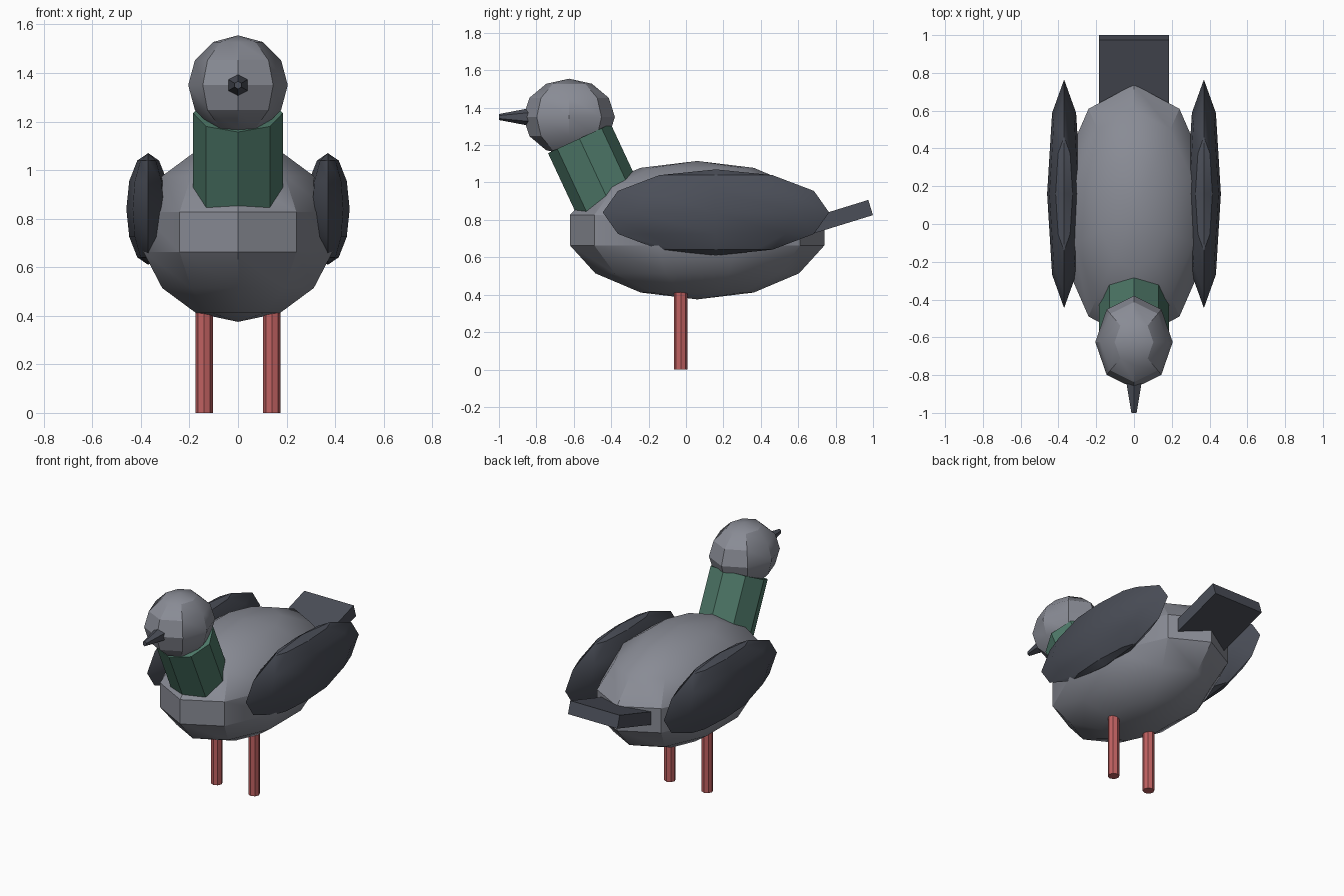
import bpy
from math import radians, sin, cos
from mathutils import Vector

cube = bpy.data.objects.get("Cube")
if cube:
    bpy.data.objects.remove(cube, do_unlink=True)


def material(name, rgb):
    mat = bpy.data.materials.new(name)
    mat.use_nodes = True
    color = (*rgb, 1)
    mat.diffuse_color = color
    mat.node_tree.nodes["Principled BSDF"].inputs["Base Color"].default_value = color
    return mat


GREY = material("body grey", (0.25, 0.26, 0.30))
DARK = material("slate feather", (0.07, 0.077, 0.098))
GREEN = material("neck green", (0.076, 0.19, 0.14))
RED = material("leg red", (0.53, 0.12, 0.12))


def finish(name, mat, smooth=False):
    ob = bpy.context.object
    ob.name = ob.data.name = name
    ob.data.materials.append(mat)
    if smooth:
        bpy.ops.object.transform_apply(location=False, rotation=False, scale=True)
        bpy.ops.object.shade_smooth_by_angle(angle=radians(30))
    return ob


def ellipsoid(name, mat, center, radii, segments, rings):
    bpy.ops.mesh.primitive_uv_sphere_add(
        segments=segments, ring_count=rings, radius=1, location=center)
    bpy.context.object.scale = radii
    return finish(name, mat, smooth=True)


def tube(name, mat, start, end, r1, r2, sides):
    start, end = Vector(start), Vector(end)
    axis = end - start
    bpy.ops.mesh.primitive_cone_add(
        vertices=sides, radius1=r1, radius2=r2, depth=axis.length,
        location=(start + end) / 2)
    # All tubes lie in the YZ plane, so one turn about X aims them
    bpy.context.object.rotation_euler.x = Vector((0, 0, 1)).angle(axis) * (1 if axis.y < 0 else -1)
    return finish(name, mat)


# Body and head
ellipsoid("body", GREY, (0, 0.06, 0.745), (0.42, 0.697, 0.37), 10, 7)
ellipsoid("head", GREY, (0, -0.625, 1.35), (0.205, 0.245, 0.205), 8, 6)

# Neck leaning forward out of the body
lean = radians(25)
neck_top = Vector((0, -0.57, 1.235))
neck_base = neck_top - 0.6 * Vector((0, -sin(lean), cos(lean)))
tube("neck", GREEN, neck_base, neck_top, 0.185, 0.185, 8)

# Beak
tube("beak", DARK, (0, -0.80, 1.35), (0, -1.0, 1.35), 0.054, 0.016, 6)

# Tail slab tilted upward
tilt = 0.3
bpy.ops.mesh.primitive_cube_add(size=1, location=(0, 0.796, 0.807))
tail = finish("tail", DARK)
tail.scale = (0.37, 0.40, 0.085)
tail.rotation_euler.x = tilt

# Wings and legs on both sides
for side, label in ((1, "left"), (-1, "right")):
    ellipsoid(label + "_wing", DARK, (side * 0.37, 0.16, 0.84), (0.09, 0.605, 0.23), 8, 6)
    tube(label + "_leg", RED, (side * 0.14, -0.028, 0), (side * 0.14, -0.028, 0.48), 0.036, 0.036, 8)
